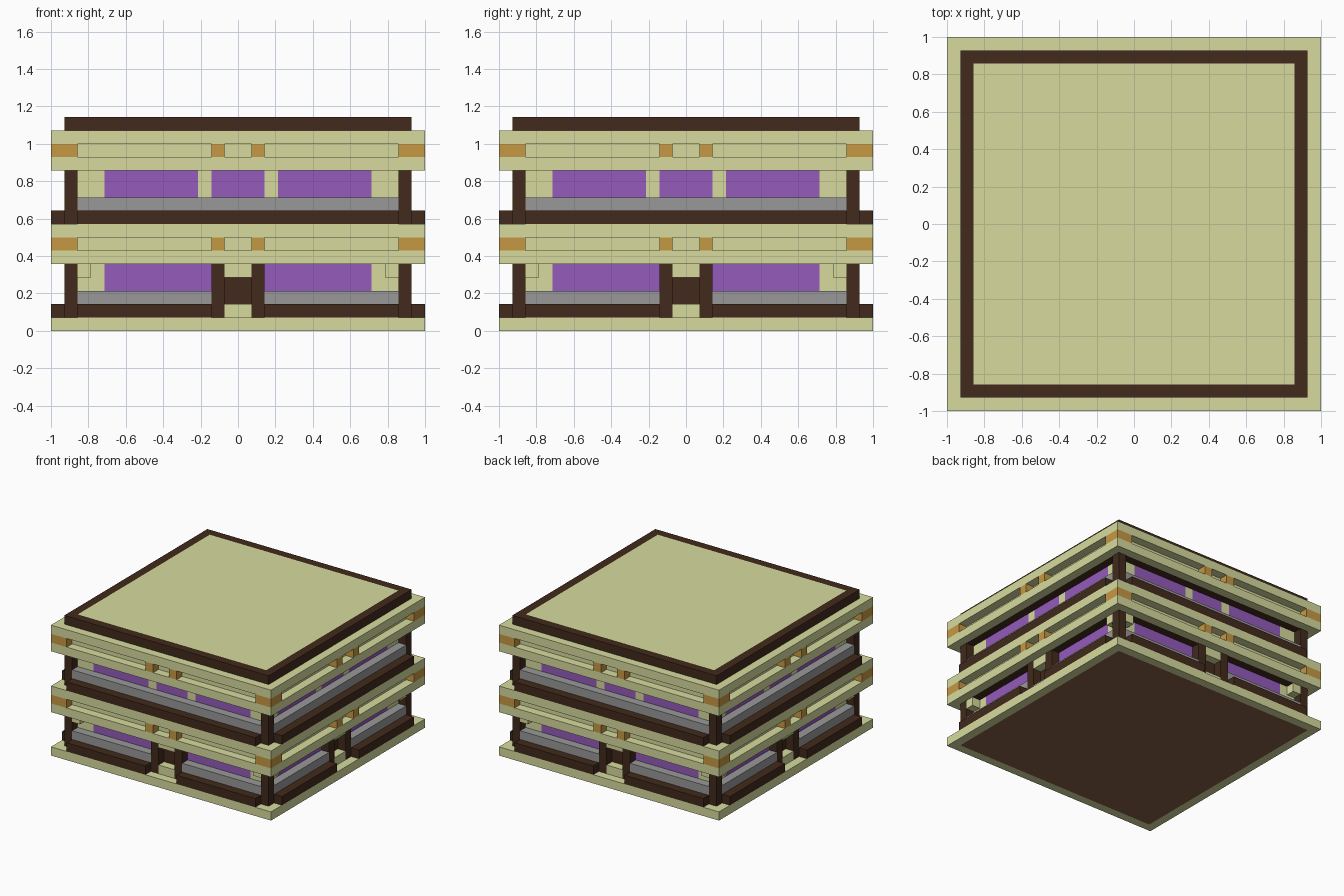
import bpy, bmesh
from math import pi
from mathutils import Matrix

U = 2 / 28  # one block of the building grid

cube = bpy.data.objects.get("Cube")
if cube:
    bpy.data.objects.remove(cube, do_unlink=True)


def make_material(name, rgb):
    def linear(c):
        c /= 255
        return c / 12.92 if c < 0.04 else ((c + 0.055) / 1.055) ** 2.4
    colour = (*[linear(c) for c in rgb], 1)
    mat = bpy.data.materials.new(name)
    mat.use_nodes = True
    mat.diffuse_color = colour
    bsdf = next(n for n in mat.node_tree.nodes if n.type == 'BSDF_PRINCIPLED')
    bsdf.inputs["Base Color"].default_value = colour
    return mat


tan = make_material("pale olive", (215, 219, 157))
brown = make_material("dark brown", (66, 42, 28))
earth = make_material("earth brown", (134, 97, 70))
grey = make_material("stone grey", (153, 153, 153))
purple = make_material("purple", (148, 91, 187))
ochre = make_material("ochre wood", (198, 153, 68))


def add_box(bm, x, y, z):
    """Add a box from (min, max) pairs in grid units."""
    size = [b - a for a, b in (x, y, z)]
    mid = [(a + b) / 2 for a, b in (x, y, z)]
    m = Matrix.Translation(mid) @ Matrix.Diagonal((*size, 1))
    return bmesh.ops.create_cube(bm, size=1, matrix=m)["verts"]


def finish(bm, name, *mats):
    bmesh.ops.scale(bm, vec=(U, U, U), verts=bm.verts)
    mesh = bpy.data.meshes.new(name)
    bm.to_mesh(mesh)
    bm.free()
    for m in mats:
        mesh.materials.append(m)
    obj = bpy.data.objects.new(name, mesh)
    bpy.context.collection.objects.link(obj)
    return obj


def slab(name, half, z, mat, panel=None, side=0):
    """Square slab; side -1 or 1 insets a coloured panel below or above."""
    bm = bmesh.new()
    add_box(bm, (-half, half), (-half, half), z)
    if panel:
        bm.normal_update()
        face = [f for f in bm.faces if f.normal.z * side > 0.9]
        bmesh.ops.inset_region(bm, faces=face, thickness=1, use_even_offset=True)
        face[0].material_index = 1
    return finish(bm, name, mat, *([panel] if panel else []))


def ring(name, mat, boxes, mirror=False):
    """Repeat front-side boxes on all four sides."""
    bm = bmesh.new()
    for x, y, z in boxes:
        spans = [x, (-x[1], -x[0])] if mirror else [x]
        for span in spans:
            for k in range(4):
                verts = add_box(bm, span, y, z)
                bmesh.ops.rotate(bm, verts=verts, cent=(0, 0, 0),
                                 matrix=Matrix.Rotation(k * pi / 2, 3, 'Z'))
    return finish(bm, name, mat)


RAIL, SILL, WALL = (-14, -12), (-13, -12), (-12, -11)

# Base and roof cap
slab("base_plate", 14, (0, 1), tan, earth, -1)
slab("roof_cap", 13, (15, 16), brown, tan, 1)

# Two storeys sharing the same posts, walls and layered eaves
for storey, z in (("lower", 1), ("upper", 8)):
    start = 2 if storey == "lower" else 0
    slab(storey + "_core", 11, (z, z + 4), brown)
    ring(storey + "_rail", brown, [((start, 12), RAIL, (z, z + 1))], True)
    ring(storey + "_sill", grey, [((start, 12), SILL, (z + 1, z + 2))], True)
    ring(storey + "_corner_post", brown, [((12, 13), SILL, (z, z + 4))])
    ring(storey + "_wall_corner", tan, [((10, 12), WALL, (z, z + 4))], True)

    # Eaves: plate, recessed band with wooden blocks, plate
    slab(storey + "_eave_bottom", 14, (z + 4, z + 5), tan, brown, -1)
    slab(storey + "_eave_band", 13, (z + 5, z + 6), tan)
    ring(storey + "_eave_corner_block", ochre, [((12, 14), RAIL, (z + 5, z + 6))])
    ring(storey + "_eave_peg", ochre, [((1, 2), RAIL, (z + 5, z + 6))], True)
    slab(storey + "_eave_top", 14, (z + 6, z + 7), tan)

# Lower storey walls, doors and brackets
ring("lower_screen", purple, [((1, 10), WALL, (1, 5))], True)
ring("door", brown, [((-1, 1), WALL, (1, 5))])
ring("door_post", brown, [((1, 2), SILL, (1, 5))], True)
ring("door_step", tan, [((-1, 1), SILL, (1, 2))])
ring("door_lintel", tan, [((-1, 1), SILL, (4, 5))])
ring("corner_bracket", tan, [((11, 12), SILL, (4, 5))], True)

# Upper storey screens and dividers
ring("upper_side_screen", purple, [((3, 10), WALL, (8, 12))], True)
ring("upper_middle_screen", purple, [((-2, 2), WALL, (8, 12))])
ring("upper_divider", tan, [((2, 3), WALL, (8, 12))], True)
